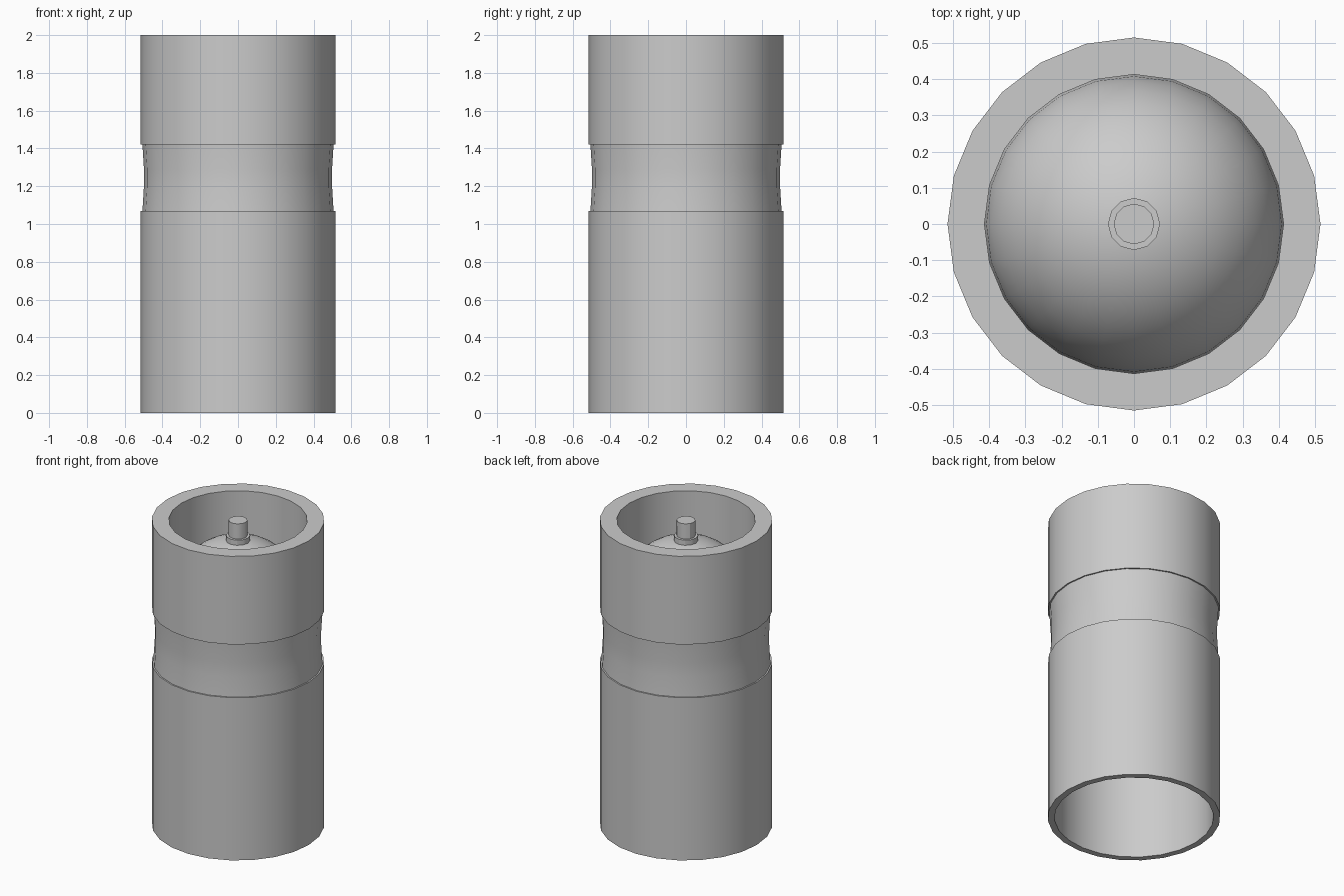
import bpy, bmesh
from math import pi, sin, cos
from mathutils import Vector

cube = bpy.data.objects.get("Cube")
if cube:
    bpy.data.objects.remove(cube, do_unlink=True)

grey = bpy.data.materials.new("plain grey")
grey.use_nodes = True
colour = (0.6, 0.6, 0.6, 1)
grey.diffuse_color = colour
grey.node_tree.nodes["Principled BSDF"].inputs["Base Color"].default_value = colour


def lathe(name, profile, sides, closed=False):
    """Spin a (radius, height) profile around the z axis."""
    bm = bmesh.new()
    verts = [bm.verts.new((r, 0, z)) for r, z in profile]
    edges = [bm.edges.new(pair) for pair in zip(verts, verts[1:])]
    if closed:
        edges.append(bm.edges.new((verts[-1], verts[0])))
    bmesh.ops.spin(bm, geom=verts + edges, cent=(0, 0, 0), axis=(0, 0, 1),
                   angle=2 * pi, steps=sides, use_merge=False)
    bmesh.ops.remove_doubles(bm, verts=bm.verts, dist=0.0005)
    bmesh.ops.recalc_face_normals(bm, faces=bm.faces)
    # Open surfaces should face away from the axis or upwards
    if not closed:
        facing = sum(f.normal.dot(f.calc_center_median() * Vector((1, 1, 0)))
                     for f in bm.faces)
        if facing < 0:
            bmesh.ops.reverse_faces(bm, faces=bm.faces)
    mesh = bpy.data.meshes.new(name)
    bm.to_mesh(mesh)
    bm.free()
    mesh.materials.append(grey)
    obj = bpy.data.objects.new(name, mesh)
    bpy.context.collection.objects.link(obj)
    bpy.ops.object.select_all(action='DESELECT')
    obj.select_set(True)
    bpy.context.view_layer.objects.active = obj
    bpy.ops.object.shade_smooth_by_angle(angle=pi / 6)
    return obj


# Tubular body: outer wall with a waisted grip band, thick top rim, hollow base
outer, bore, well = 0.515, 0.475, 0.413
dome_base = 1.46
lathe("body", [
    (outer, 0), (outer, 1.07), (0.506, 1.07), (0.498, 1.2), (0.498, 1.29),
    (0.506, 1.42), (outer, 1.42), (outer, 2), (well, 2), (well, 1.4),
    (bore, 1.4), (bore, 0)], 24, closed=True)

# Domed floor of the top well
steps = 10
arc = [i * pi / 2 / steps for i in range(steps + 1)]
lathe("dome", [(well * cos(a), dome_base + well * sin(a)) for a in arc], 24)

# Stem in the middle of the dome
lathe("stem_collar", [(0, 1.8), (0.072, 1.8), (0.072, 1.9), (0, 1.9)], 12)
lathe("stem_pin", [(0, 1.88), (0.056, 1.88), (0.056, 2), (0, 2)], 12)
